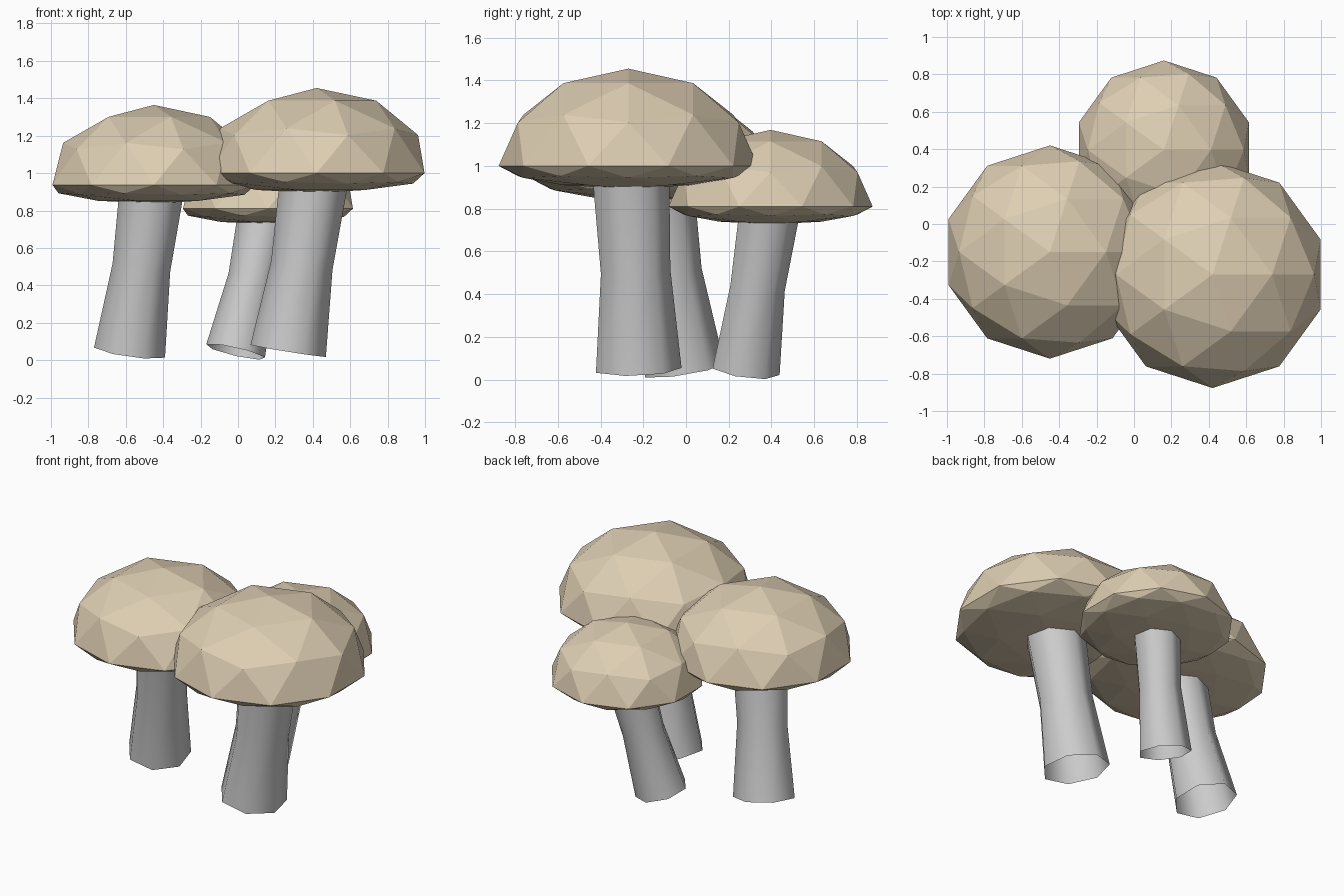
import bpy, bmesh, math
from mathutils import Vector

if "Cube" in bpy.data.objects:
    bpy.data.objects.remove(bpy.data.objects["Cube"])

def material(name, rgb):
    m = bpy.data.materials.new(name)
    m.diffuse_color = (*rgb, 1)
    m.use_nodes = True
    m.node_tree.nodes["Principled BSDF"].inputs["Base Color"].default_value = m.diffuse_color
    return m

CAP_MAT = material("cap_tan", (0.73, 0.62, 0.45))
STEM_MAT = material("stem_white", (0.86, 0.86, 0.84))
SIDES = 7

def finish(bm, name, mat, smooth):
    bmesh.ops.recalc_face_normals(bm, faces=bm.faces)
    for f in bm.faces:
        f.smooth = smooth
    mesh = bpy.data.meshes.new(name)
    bm.to_mesh(mesh)
    bm.free()
    mesh.materials.append(mat)
    bpy.context.collection.objects.link(bpy.data.objects.new(name, mesh))

def cap(name, centre, r):
    # faceted dome: icosphere squashed above the rim, nearly flat below it
    bm = bmesh.new()
    bmesh.ops.create_icosphere(bm, subdivisions=2, radius=r)
    for v in bm.verts:
        v.co.z *= 0.75 if v.co.z > 0 else 0.175
        v.co += Vector(centre)
    finish(bm, name, CAP_MAT, False)

def stem(name, path, radii):
    # open bent tube, each ring square to the path
    bm = bmesh.new()
    pts = [Vector(p) for p in path]
    rings = []
    for i, (p, r) in enumerate(zip(pts, radii)):
        t = pts[min(i + 1, len(pts) - 1)] - pts[max(i - 1, 0)]
        q = Vector((0, 0, 1)).rotation_difference(t)
        ring = []
        for k in range(SIDES):
            a = math.radians(88) + math.tau * k / SIDES
            ring.append(bm.verts.new(p + q @ Vector((r * math.cos(a), r * math.sin(a), 0))))
        rings.append(ring)
    for lo, hi in zip(rings, rings[1:]):
        for k in range(SIDES):
            n = (k + 1) % SIDES
            bm.faces.new((lo[k], lo[n], hi[n], hi[k]))
    finish(bm, name, STEM_MAT, True)

# name, cap centre at rim height, cap radius, stem foot, stem bend
MUSHROOMS = [
    ("right", (0.42, -0.27, 1.0), 0.607, (0.27, -0.23, 0.05), (0.343, -0.243, 0.51)),
    ("left", (-0.45, -0.15, 0.937), 0.57, (-0.578, -0.015, 0.047), (-0.515, -0.085, 0.5)),
    ("back", (0.16, 0.396, 0.81), 0.478, (-0.012, 0.275, 0.045), (0.078, 0.33, 0.435)),
]
for name, c, r, foot, bend in MUSHROOMS:
    cap(name + "_cap", c, r)
    top = (c[0], c[1], c[2] + 0.05)
    stem(name + "_stem", [foot, bend, top], [0.345 * r, 0.28 * r, 0.315 * r])
